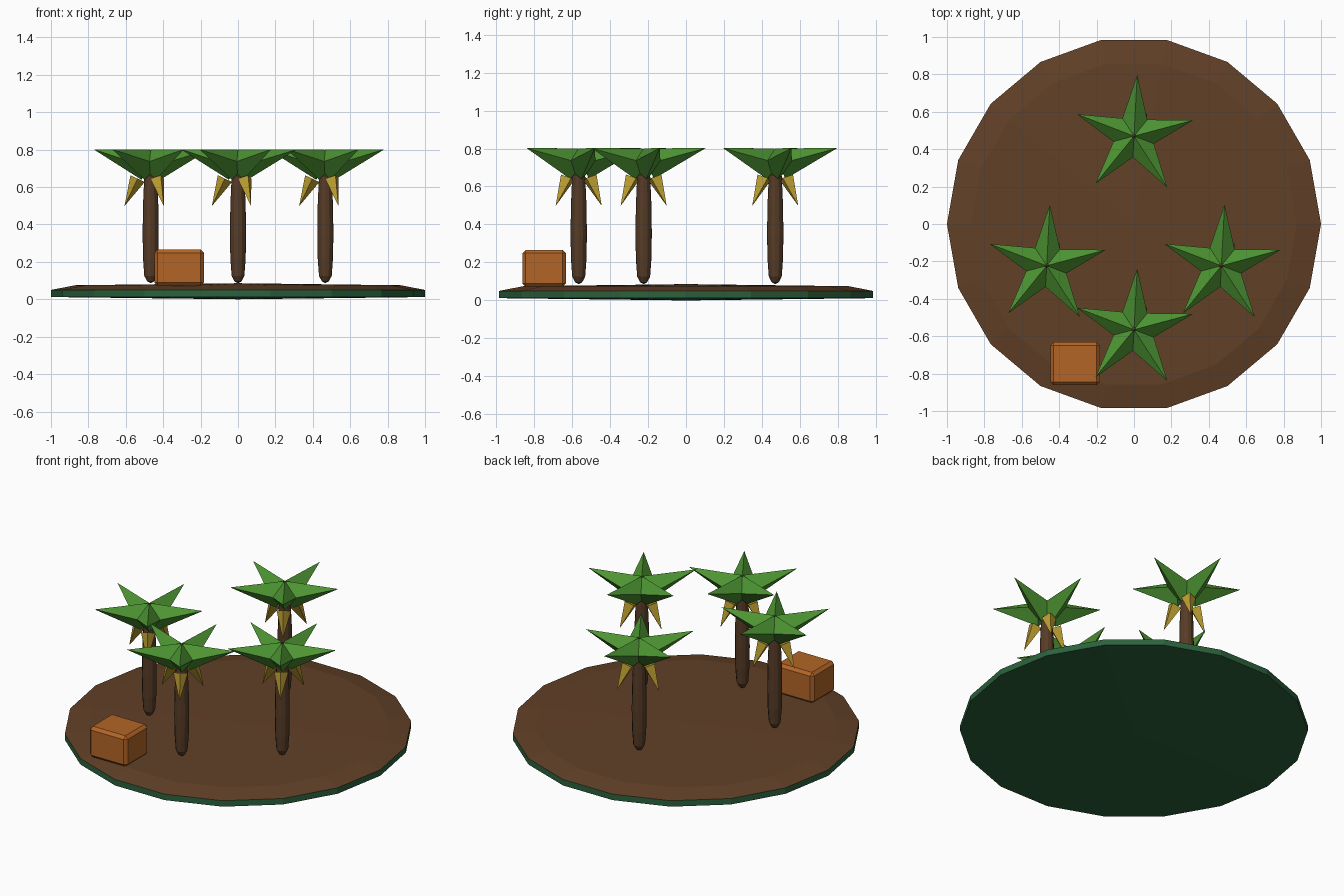
import bpy, bmesh
from math import sin, cos, radians, pi
from mathutils import Vector

if "Cube" in bpy.data.objects:
    bpy.data.objects.remove(bpy.data.objects["Cube"])


def material(name, rgb):
    m = bpy.data.materials.new(name)
    m.diffuse_color = (*rgb, 1)
    m.use_nodes = True
    m.node_tree.nodes["Principled BSDF"].inputs["Base Color"].default_value = m.diffuse_color
    return m


SOIL = material("soil", (0.12, 0.052, 0.02))
GRASS = material("grass_edge", (0.025, 0.12, 0.045))
BARK = material("bark", (0.095, 0.045, 0.02))
LEAF = material("leaf", (0.075, 0.30, 0.033))
DRY = material("dry_leaf", (0.50, 0.34, 0.03))
WOOD = material("crate_wood", (0.45, 0.13, 0.02))


def finish(name, bm, mats, loc=(0, 0, 0)):
    bmesh.ops.recalc_face_normals(bm, faces=bm.faces)
    me = bpy.data.meshes.new(name)
    bm.to_mesh(me)
    bm.free()
    for m in mats:
        me.materials.append(m)
    ob = bpy.data.objects.new(name, me)
    ob.location = loc
    bpy.context.collection.objects.link(ob)
    return ob


def lathe(bm, profile, sides):
    """Revolve (radius, z) points; zero radius ends become single points."""
    rings = []
    for r, z in profile:
        n = 1 if r == 0 else sides
        rings.append([bm.verts.new((r * cos(2 * pi * i / sides),
                                    r * sin(2 * pi * i / sides), z)) for i in range(n)])
    for a, b in zip(rings, rings[1:]):
        for i in range(sides):
            j = (i + 1) % sides
            quad = [a[i % len(a)], a[j % len(a)], b[j % len(b)], b[i % len(b)]]
            bm.faces.new(list(dict.fromkeys(quad)))


def spike(bm, angle, base, tip, radius):
    """Four-sided pyramid in the radial plane; base and tip are (radius, z)."""
    out = Vector((cos(angle), sin(angle), 0))
    side = Vector((-sin(angle), cos(angle), 0))
    up = Vector((0, 0, 1))
    c = out * base[0] + up * base[1]
    t = out * tip[0] + up * tip[1]
    perp = side.cross(t - c).normalized()
    ring = [bm.verts.new(c + d * radius) for d in (perp, side, -perp, -side)]
    apex = bm.verts.new(t)
    bm.faces.new(ring)
    for i in range(4):
        bm.faces.new((ring[i], ring[(i + 1) % 4], apex))


# Island disc: green underside and rim, brown top
bm = bmesh.new()
lathe(bm, [(0, 0), (1, 0.012), (1, 0.05), (0.87, 0.075), (0, 0.086)], 18)
for f in bm.faces:
    f.material_index = 0 if f.calc_center_median().z > 0.052 else 1
finish("island", bm, [SOIL, GRASS])

# Palm trees
for k, (x, y) in enumerate([(0, 0.47), (-0.467, -0.223), (0.467, -0.223), (0, -0.565)]):
    bm = bmesh.new()
    lathe(bm, [(0, 0.086), (0.018, 0.095), (0.034, 0.125), (0.041, 0.22), (0.043, 0.35),
               (0.041, 0.5), (0.034, 0.66), (0, 0.70)], 12)
    finish(f"trunk_{k}", bm, [BARK], (x, y, 0))

    # Crown of five fronds
    bm = bmesh.new()
    for i in range(5):
        spike(bm, radians(87 + 72 * i), (0.03, 0.72), (0.327, 0.802), 0.084)
    finish(f"fronds_{k}", bm, [LEAF], (x, y, 0))

    # Three hanging dry leaves
    bm = bmesh.new()
    for i in range(3):
        spike(bm, radians(60 + 120 * i), (0.07, 0.645), (0.14, 0.498), 0.042)
    finish(f"dry_leaves_{k}", bm, [DRY], (x, y, 0))

# Wooden crate with chamfered edges
bm = bmesh.new()
bmesh.ops.create_cube(bm, size=1)
bmesh.ops.scale(bm, vec=(0.265, 0.23, 0.195), verts=bm.verts)
bmesh.ops.bevel(bm, geom=bm.edges[:], offset=0.018, segments=1, affect='EDGES')
finish("crate", bm, [WOOD], (-0.315, -0.747, 0.169))
